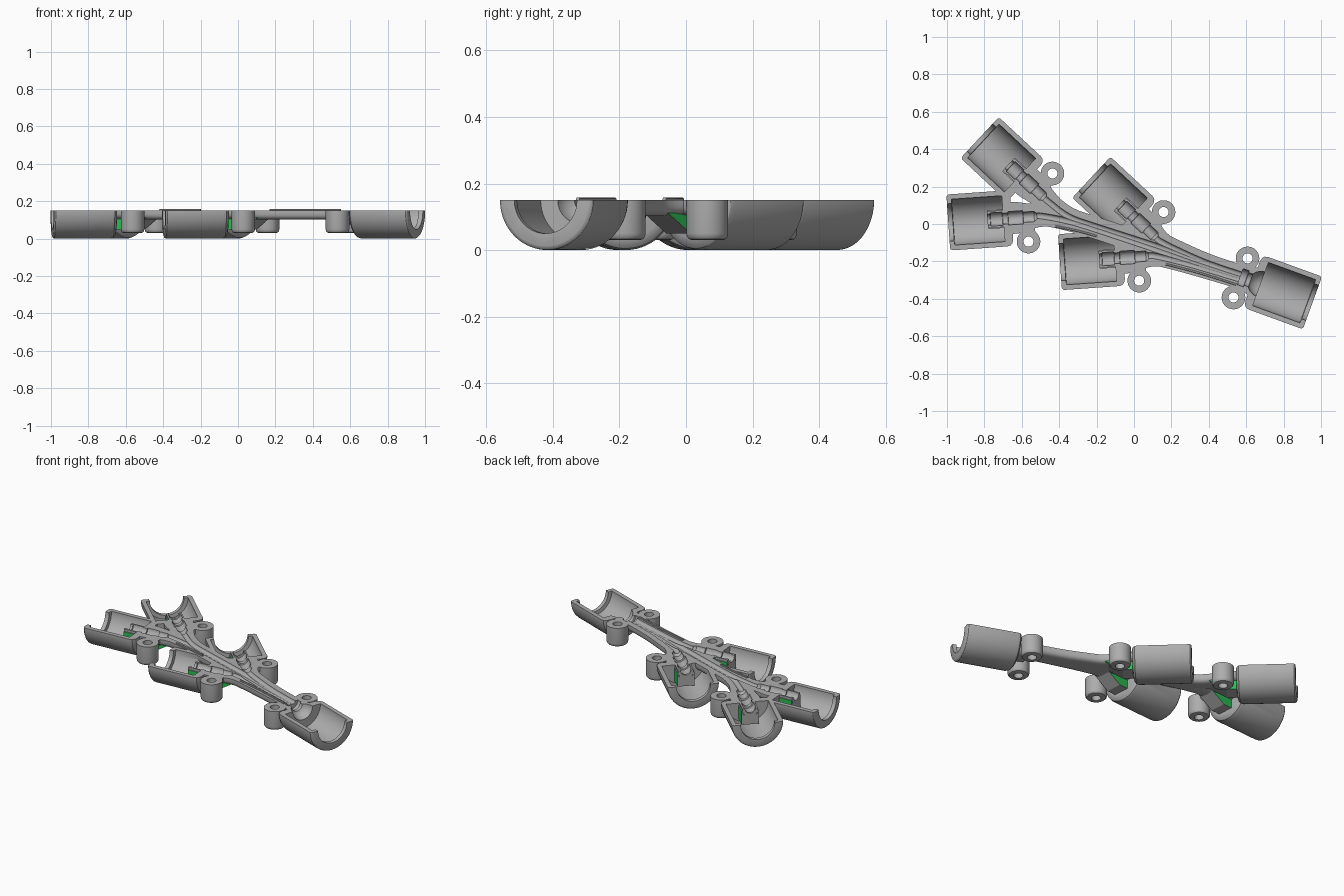
import bpy, bmesh, math
from mathutils import Vector

if "Cube" in bpy.data.objects:
    bpy.data.objects.remove(bpy.data.objects["Cube"])

TOP = 0.15  # height of the flat parting face


def material(name, rgb):
    m = bpy.data.materials.new(name)
    m.diffuse_color = (*rgb, 1)
    m.use_nodes = True
    m.node_tree.nodes["Principled BSDF"].inputs["Base Color"].default_value = m.diffuse_color
    return m


grey = material("grey plastic", (0.42, 0.42, 0.42))
green = material("green insert", (0.025, 0.5, 0.09))


def make(name, bm):
    bmesh.ops.recalc_face_normals(bm, faces=bm.faces)
    me = bpy.data.meshes.new(name)
    bm.to_mesh(me)
    bm.free()
    ob = bpy.data.objects.new(name, me)
    bpy.context.collection.objects.link(ob)
    return ob


def sweep(name, pts, radii, depth=None, n=32):
    """Closed tube along pts; with a depth the section is a flat rounded bar."""
    bm = bmesh.new()
    rings = []
    for i, (p, r) in enumerate(zip(pts, radii)):
        t = (pts[min(i + 1, len(pts) - 1)] - pts[max(i - 1, 0)]).normalized()
        if abs(t.z) > 0.9:
            side, up = Vector((1, 0, 0)), Vector((0, 1, 0))
        else:
            side, up = t.cross(Vector((0, 0, 1))).normalized(), Vector((0, 0, 1))
        ring = []
        for k in range(n):
            a = 2 * math.pi * (k + 0.5) / n
            c, s = math.cos(a), math.sin(a)
            if depth:
                c, s = (math.copysign(abs(v) ** 0.6, v) for v in (c, s))
            ring.append(bm.verts.new(p + side * c * r + up * s * (depth or r)))
        rings.append(ring)
    for a, b in zip(rings, rings[1:]):
        for k in range(n):
            bm.faces.new((a[k], a[(k + 1) % n], b[(k + 1) % n], b[k]))
    bm.faces.new(rings[0])
    bm.faces.new(rings[-1])
    return make(name, bm)


def lathe(name, origin, direction, profile, n=48):
    return sweep(name, [origin + direction * s for s, r in profile],
                 [r for s, r in profile], n=n)


def smooth(pts, steps=6):
    """Sampled spline through pts."""
    out = []
    for i in range(len(pts) - 1):
        p0, p1, p2, p3 = (pts[max(0, min(j, len(pts) - 1))] for j in range(i - 1, i + 3))
        for k in range(steps):
            t = k / steps
            out.append(0.5 * (2 * p1 + (p2 - p0) * t + (2 * p0 - 5 * p1 + 4 * p2 - p3) * t * t
                              + (3 * p1 - p0 - 3 * p2 + p3) * t ** 3))
    return out + [pts[-1]]


def combine(target, other, op):
    mod = target.modifiers.new("cut", 'BOOLEAN')
    mod.operation, mod.solver, mod.object = op, 'MANIFOLD', other
    bpy.context.view_layer.objects.active = target
    bpy.ops.object.modifier_apply(modifier=mod.name)
    bpy.data.objects.remove(other)


def box(name, x0, x1, y0, y1, z0, z1):
    bm = bmesh.new()
    bmesh.ops.create_cube(bm, size=1)
    for v in bm.verts:
        v.co = Vector((x1 if v.co.x > 0 else x0, y1 if v.co.y > 0 else y0,
                       z1 if v.co.z > 0 else z0))
    return make(name, bm)


def V(x, y, z=TOP):
    return Vector((x, y, z))


def heading(deg):
    return V(math.cos(math.radians(deg)), math.sin(math.radians(deg)), 0)


# Sockets: mouth centre, inward direction, then the cable route to the trunk end
step = V(0.597, -0.212, 0)
inlets = [
    (V(-0.825, 0.462), heading(-43), [V(-0.35, 0.04), V(-0.2, -0.015), V(0.1, -0.112), V(0.35, -0.2), V(0.6, -0.285)]),
    (V(-0.993, 0.008), heading(4), [V(-0.35, 0.015), V(-0.2, -0.03), V(0.1, -0.13), V(0.35, -0.218), V(0.6, -0.297)]),
    (V(-0.825, 0.462) + step, heading(-43), [V(0.25, -0.148), V(0.4, -0.213), V(0.6, -0.28)]),
    (V(-0.993, 0.008) + step, heading(4), [V(0.24, -0.2), V(0.4, -0.245), V(0.6, -0.305)]),
]
outlet = (V(0.954, -0.422), heading(160))
sockets = [i[:2] for i in inlets] + [outlet]

outer = [(0, 0.137), (0.003, 0.144), (0.009, 0.149), (0.018, 0.15), (0.308, 0.15),
         (0.325, 0.145), (0.335, 0.133), (0.34, 0.115)]
cavity = [(-0.02, 0.1), (0.025, 0.1), (0.027, 0.123), (0.295, 0.123)]

# Socket barrels, then their hollow with a retaining lip at the mouth
shell = None
for o, d in sockets:
    part = lathe("cable_splitter_shell", o, d, outer, 64)
    if shell:
        combine(shell, part, 'UNION')
    else:
        shell = part
for o, d in sockets:
    combine(shell, lathe("cavity", o, d, cavity, 64), 'DIFFERENCE')

# Connector seats and flat webs that run to the trunk
routes = []
for o, d, rest in inlets:
    combine(shell, sweep("seat", [o + d * 0.21, o + d * 0.32], [0.045] * 2, 0.042), 'UNION')
    path = smooth([o + d * 0.31, o + d * 0.4, o + d * 0.5] + rest)
    widths = [0.085 - 0.033 * min(1, max(0, (i - 4) / 10)) for i in range(len(path))]
    combine(shell, sweep("web", path, widths, 0.048), 'UNION')
    routes.append(smooth([o + d * 0.46, o + d * 0.5] + rest))
combine(shell, sweep("neck", [V(0.57, -0.285), outlet[0] + outlet[1] * 0.31],
                     [0.06, 0.085], 0.075), 'UNION')

# Screw bosses with rounded feet, each tied to the body by a short bridge
boss_xy = [(-0.436, 0.27), (-0.564, -0.094), (0.158, 0.064), (0.028, -0.303),
           (0.607, -0.184), (0.532, -0.393)]
foot = [(0.03, 0.045), (0.033, 0.055), (0.04, 0.061), (0.05, 0.063), (0.2, 0.063)]
UP = V(0, 0, 1)
combine(shell, sweep("bridge", [V(*boss_xy[4]), V(*boss_xy[5])], [0.035] * 2, 0.045), 'UNION')
for (o, d, rest), xy in zip(inlets, boss_xy):
    b = V(*xy)
    foot_pt = o + d * (b - o).dot(d)
    combine(shell, sweep("bridge", [b, foot_pt], [0.04] * 2, 0.045), 'UNION')
for x, y in boss_xy:
    combine(shell, lathe("boss", V(x, y, 0), UP, foot), 'UNION')
for x, y in boss_xy:
    combine(shell, lathe("hole", V(x, y, 0), UP, [(-0.1, 0.027), (0.4, 0.027)], 24), 'DIFFERENCE')

# Stepped connector pockets and cable channels
pocket = [(0.19, 0.03), (0.225, 0.03), (0.227, 0.036), (0.29, 0.036), (0.292, 0.029),
          (0.32, 0.029), (0.322, 0.036), (0.4, 0.036), (0.402, 0.028), (0.46, 0.028),
          (0.475, 0.016)]
for (o, d, rest), route in zip(inlets, routes):
    combine(shell, lathe("pocket", o, d, pocket, 32), 'DIFFERENCE')
    combine(shell, sweep("channel", route, [0.016] * len(route), n=16), 'DIFFERENCE')
combine(shell, lathe("neck_pocket", *outlet,
                     [(0.28, 0.07), (0.31, 0.067), (0.335, 0.055), (0.35, 0.04), (0.352, 0.036),
                      (0.375, 0.036), (0.377, 0.046), (0.41, 0.046)]), 'DIFFERENCE')

# Trim everything to the flat parting face
combine(shell, box("trim", -2, 2, -2, 2, TOP, 1), 'DIFFERENCE')
shell.data.materials.clear()
shell.data.materials.append(grey)
for p in shell.data.polygons:
    p.material_index = 0


def place(ob, o, d):
    """Moves a support from socket coordinates into place; its flanks are green."""
    side = V(-d.y, d.x, 0)
    for p in ob.data.polygons:
        p.material_index = 1 if abs(p.normal.y) > 0.9 else 0
    for v in ob.data.vertices:
        v.co = o.xy.to_3d() + d * v.co.x + side * v.co.y + UP * v.co.z
    ob.data.materials.append(grey)
    ob.data.materials.append(green)


# Supports under the connector seats, with a sloped end and green flanks
for i, (o, d, rest) in enumerate(inlets):
    ob = box("seat_support_%d" % (i + 1), 0.212, 0.4, -0.05, 0.05, 0.05, 0.112)
    for v in ob.data.vertices:
        if v.co.x > 0.3 and v.co.z > 0.1:
            v.co.x = 0.5
    place(ob, o, d)
    for k, y in enumerate((-0.0465, 0.0465)):
        plate = box("seat_flank_%d_%d" % (i + 1, k + 1), 0.212, 0.297,
                    y - 0.0035, y + 0.0035, 0.1, 0.135)
        place(plate, o, d)

# Thin alignment ridges on the parting face
ridges = [[V(-0.42, -0.012), V(-0.3, -0.037), V(-0.2, -0.065)],
          [V(0.17, -0.215), V(0.35, -0.262), V(0.55, -0.325)]]
for i, pts in enumerate(ridges):
    path = smooth(pts)
    ob = sweep("alignment_ridge_%d" % (i + 1), path, [0.006] * len(path), 0.008, 8)
    ob.data.materials.append(grey)

# Smooth round surfaces, keep machined edges sharp
bpy.ops.object.select_all(action='DESELECT')
for ob in bpy.data.objects:
    ob.select_set(True)
bpy.context.view_layer.objects.active = shell
bpy.ops.object.shade_smooth_by_angle(angle=math.radians(30))
